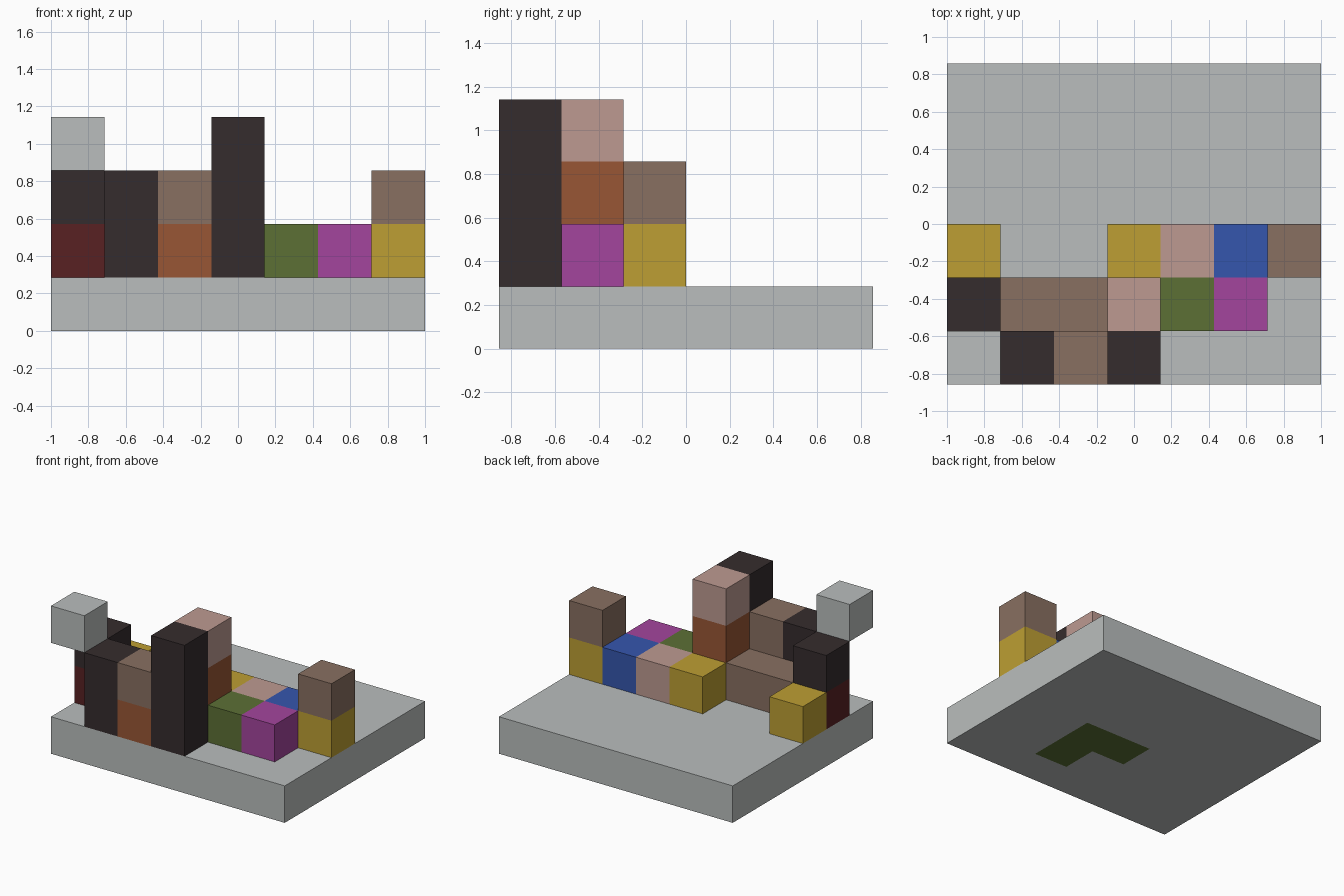
import bpy, bmesh
from mathutils import Vector

if "Cube" in bpy.data.objects:
    bpy.data.objects.remove(bpy.data.objects["Cube"], do_unlink=True)

COLS, ROWS = 7, 6
U = 2 / COLS  # edge of one block


def material(name, hex_code):
    rgb = [int(hex_code[i:i + 2], 16) / 255 for i in (0, 2, 4)]
    linear = [c / 12.92 if c < 0.04045 else ((c + 0.055) / 1.055) ** 2.4 for c in rgb]
    mat = bpy.data.materials.new(name)
    mat.use_nodes = True
    mat.diffuse_color = (*linear, 1)
    bsdf = next(n for n in mat.node_tree.nodes if n.type == "BSDF_PRINCIPLED")
    bsdf.inputs["Base Color"].default_value = (*linear, 1)
    bsdf.inputs["Roughness"].default_value = 0.8
    return mat


MATS = {name: material(name, code) for name, code in {
    "light_grey": "babebd", "charcoal": "352c2d", "brown": "897061",
    "rust": "985635", "green": "5c7035", "magenta": "a4459d",
    "yellow": "bd9f33", "pink": "bd9a91", "blue": "3556ae",
    "dark_red": "582122"}.items()}


def corner(col, row, level):
    return Vector((col - COLS / 2, row - ROWS / 2, level)) * U


def block(name, color, cell, size=(1, 1, 1), edit=None):
    """Box covering grid cells, starting at cell (column, row, level)."""
    bm = bmesh.new()
    bmesh.ops.create_cube(bm, size=1)
    start = corner(*cell)
    for v in bm.verts:
        v.co = start + Vector([(c + 0.5) * s * U for c, s in zip(v.co, size)])
    if edit:
        edit(bm)
    mesh = bpy.data.meshes.new(name)
    bm.to_mesh(mesh)
    bm.free()
    mesh.materials.append(MATS[color])
    obj = bpy.data.objects.new(name, mesh)
    bpy.context.collection.objects.link(obj)
    return obj


# Base slab, with three green cells showing on the underside
GREEN_CELLS = {(3, 2), (4, 2), (4, 1)}


def cut_green_cells(bm):
    cuts = [((1, 0, 0), c, 0) for c in (3, 4, 5)] + [((0, 1, 0), 0, r) for r in (1, 2, 3)]
    for normal, col, row in cuts:
        bmesh.ops.bisect_plane(bm, geom=bm.verts[:] + bm.edges[:] + bm.faces[:],
                               plane_co=corner(col, row, 0), plane_no=normal)
    bm.normal_update()
    for f in bm.faces:
        c = f.calc_center_median() / U
        if f.normal.z < -0.5 and (int(c.x + COLS / 2), int(c.y + ROWS / 2)) in GREEN_CELLS:
            f.material_index = 1


base = block("base_slab", "light_grey", (0, 0, 0), (COLS, ROWS, 1), cut_green_cells)
base.data.materials.append(MATS["green"])

# Front row
block("floating_block", "light_grey", (0, 0, 3))
block("front_short_pillar", "charcoal", (1, 0, 1), (1, 1, 2))
block("front_rust_block", "rust", (2, 0, 1))
block("front_brown_block", "brown", (2, 0, 2))
block("front_tall_pillar", "charcoal", (3, 0, 1), (1, 1, 3))

# Middle row
block("corner_red_block", "dark_red", (0, 1, 1))
block("corner_charcoal_block", "charcoal", (0, 1, 2))
block("brown_beam", "brown", (1, 1, 1), (2, 1, 1))
block("tower_rust_column", "rust", (3, 1, 1), (1, 1, 2))
block("tower_pink_top", "pink", (3, 1, 3))
block("green_block", "green", (4, 1, 1))
block("magenta_block", "magenta", (5, 1, 1))

# Back row
block("right_yellow_block", "yellow", (0, 2, 1))
block("centre_yellow_block", "yellow", (3, 2, 1))
block("pink_block", "pink", (4, 2, 1))
block("blue_block", "blue", (5, 2, 1))
block("left_yellow_block", "yellow", (6, 2, 1))
block("left_brown_block", "brown", (6, 2, 2))
